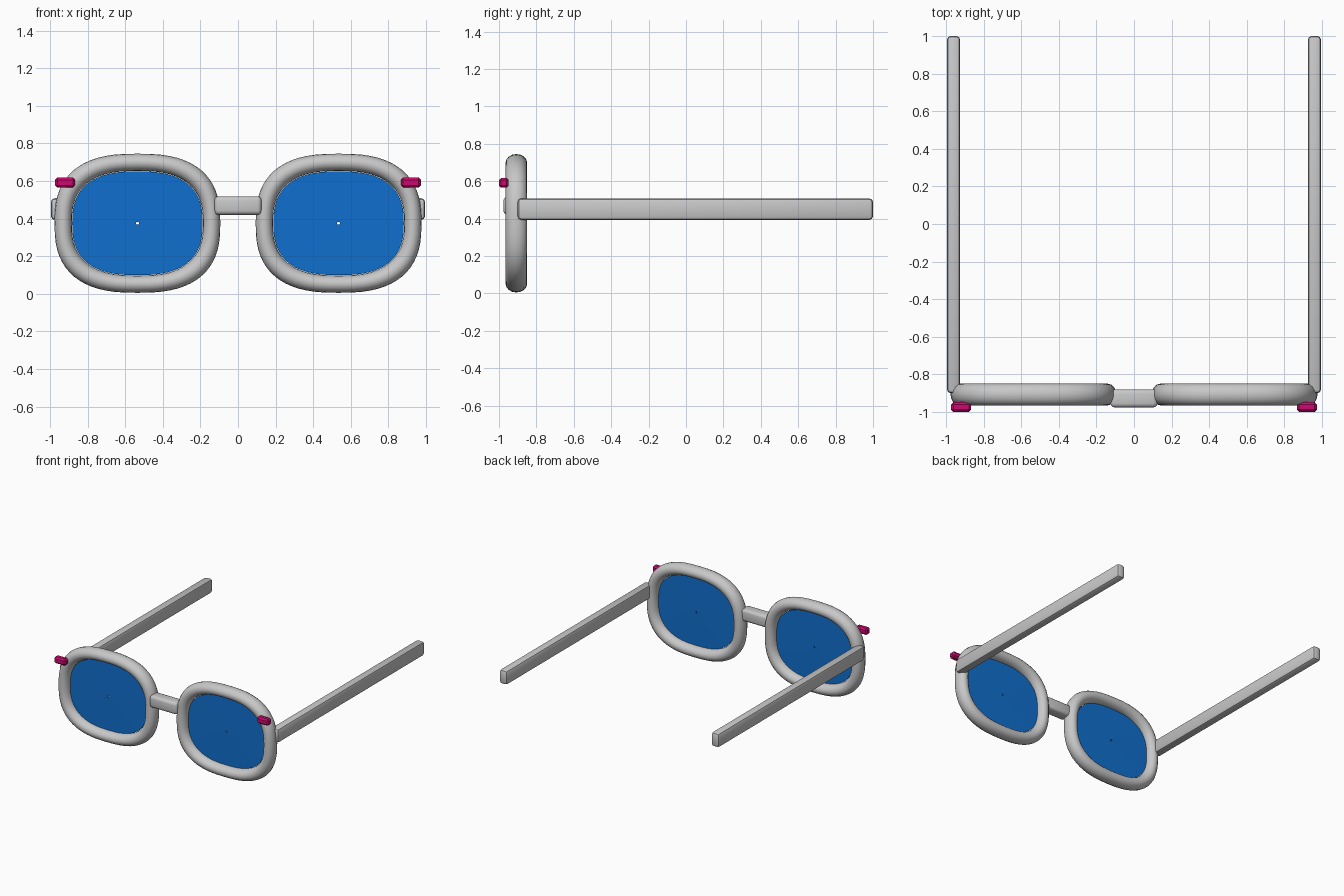
import bpy, bmesh, math

if "Cube" in bpy.data.objects:
    bpy.data.objects.remove(bpy.data.objects["Cube"])

def material(name, rgb):
    m = bpy.data.materials.new(name)
    m.diffuse_color = (*rgb, 1)
    m.use_nodes = True
    m.node_tree.nodes["Principled BSDF"].inputs["Base Color"].default_value = m.diffuse_color
    return m

GREY = material("frame grey", (0.58, 0.58, 0.58))
BLUE = material("lens blue", (0.005, 0.16, 0.62))
PINK = material("stud pink", (0.60, 0.003, 0.16))

CX, CZ, CY = 0.535, 0.375, -0.907   # lens centre and rim mid-depth
N = 64

def oval(a, b, i, power=2.6):
    """Point on a rounded-rectangle oval."""
    t = 2 * math.pi * i / N
    c, s = math.cos(t), math.sin(t)
    return (a * math.copysign(abs(c) ** (2 / power), c),
            b * math.copysign(abs(s) ** (2 / power), s))

def make(name, bm, mat, angle=40):
    bmesh.ops.recalc_face_normals(bm, faces=bm.faces)
    me = bpy.data.meshes.new(name)
    bm.to_mesh(me)
    bm.free()
    me.materials.append(mat)
    ob = bpy.data.objects.new(name, me)
    bpy.context.collection.objects.link(ob)
    bpy.context.view_layer.objects.active = ob
    ob.select_set(True)
    bpy.ops.object.shade_smooth_by_angle(angle=math.radians(angle))
    ob.select_set(False)
    return ob

def loft(bm, rings, closed):
    rings = [[bm.verts.new(p) for p in r] for r in rings]
    pairs = list(zip(rings, rings[1:])) + ([(rings[-1], rings[0])] if closed else [])
    for r, q in pairs:
        for i in range(N):
            j = (i + 1) % N
            bm.faces.new((r[i], r[j], q[j], q[i]))

def rim(name, side):
    bm = bmesh.new()
    rings = []
    for k in range(16):
        u = 2 * math.pi * k / 16
        w, y = 0.046 * math.cos(u), CY + 0.0575 * math.sin(u)
        pts = [oval(0.395 + w, 0.324 + w, i) for i in range(N)]
        rings.append([(side * CX + x, y, CZ + z) for x, z in pts])
    loft(bm, rings, True)
    make(name, bm, GREY)

def lens(name, side):
    # thin disc with a pinhole in the middle
    bm = bmesh.new()
    rings = []
    for s, y in ((1, -0.004), (0.022, -0.006), (0.022, 0.006), (1, 0.004)):
        pts = [oval(0.347 * s, 0.276 * s, i) for i in range(N)]
        rings.append([(side * CX + x, CY + y, CZ + z) for x, z in pts])
    loft(bm, rings, True)
    make(name, bm, BLUE)

def block(name, lo, hi, bevel, segments, mat):
    bm = bmesh.new()
    bmesh.ops.create_cube(bm, size=1)
    for v in bm.verts:
        v.co = [(a + b) / 2 + c * (b - a) for a, b, c in zip(lo, hi, v.co)]
    bmesh.ops.bevel(bm, geom=bm.edges[:], offset=bevel, segments=segments,
                    profile=0.5, affect='EDGES')
    make(name, bm, mat, 35)

for label, s in (("left", -1), ("right", 1)):
    rim(label + "_rim", s)
    lens(label + "_lens", s)
    # temple arm
    x = sorted((s * 0.925, s * 0.995))
    block(label + "_arm", (x[0], -0.90, 0.393), (x[1], 1.0, 0.508), 0.02, 2, GREY)
    # decorative stud on the outer front corner
    x = sorted((s * 0.867, s * 0.973))
    block(label + "_stud", (x[0], -1.0, 0.565), (x[1], -0.948, 0.618), 0.012, 1, PINK)

# nose bridge
block("bridge", (-0.125, -0.976, 0.42), (0.125, -0.88, 0.518), 0.022, 3, GREY)
